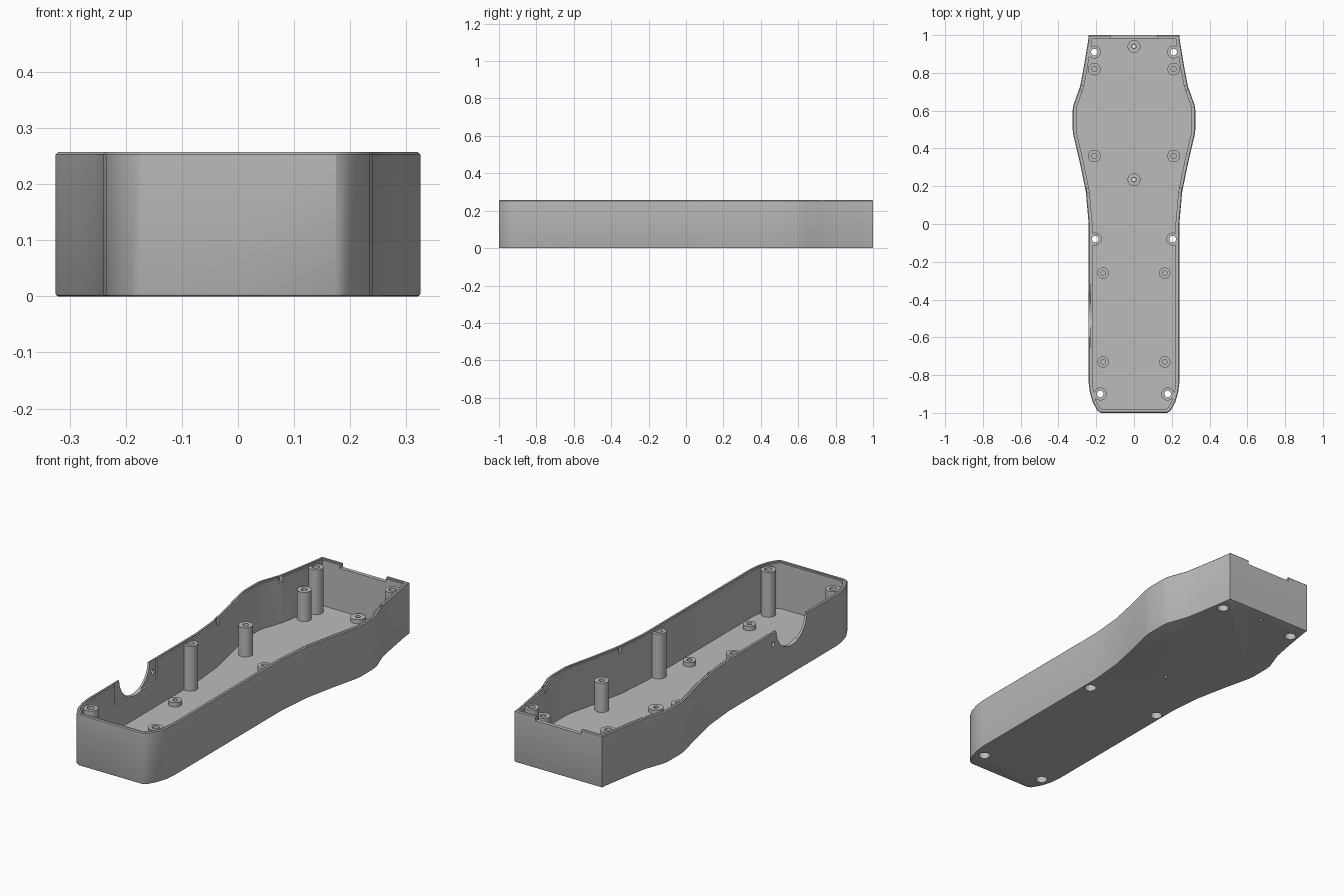
import bpy, bmesh, math
from mathutils import Vector

if "Cube" in bpy.data.objects:
    bpy.data.objects.remove(bpy.data.objects["Cube"])

HEIGHT, FLOOR, WALL = 0.257, 0.025, 0.02

grey = bpy.data.materials.new("plain grey")
grey.use_nodes = True
grey.diffuse_color = (0.5, 0.5, 0.5, 1)
grey.node_tree.nodes["Principled BSDF"].inputs["Base Color"].default_value = (0.5, 0.5, 0.5, 1)


def make_object(name, bm):
    bmesh.ops.recalc_face_normals(bm, faces=bm.faces)
    mesh = bpy.data.meshes.new(name)
    bm.to_mesh(mesh)
    bm.free()
    mesh.materials.append(grey)
    obj = bpy.data.objects.new(name, mesh)
    bpy.context.collection.objects.link(obj)
    return obj


def activate(obj):
    bpy.ops.object.select_all(action='DESELECT')
    obj.select_set(True)
    bpy.context.view_layer.objects.active = obj


def smooth(obj, angle=30):
    activate(obj)
    bpy.ops.object.shade_smooth_by_angle(angle=math.radians(angle))


def bridge(bm, a, b):
    n = len(a)
    for i in range(n):
        bm.faces.new((a[i], a[(i + 1) % n], b[(i + 1) % n], b[i]))


def lathe(bm, profile, x, y, closed, sides=28):
    """Spin (radius, z) rings about a vertical axis; closed joins last to first."""
    rings = [[bm.verts.new((x + r * math.cos(2 * math.pi * i / sides),
                            y + r * math.sin(2 * math.pi * i / sides), z))
              for i in range(sides)] for r, z in profile]
    for a, b in zip(rings, rings[1:]):
        bridge(bm, a, b)
    if closed:
        bridge(bm, rings[-1], rings[0])
    else:
        bm.faces.new(rings[0])
        bm.faces.new(rings[-1])


def box(bm, low, high):
    low, high = Vector(low), Vector(high)
    verts = bmesh.ops.create_cube(bm, size=1)["verts"]
    for v in verts:
        v.co = (low + high) / 2 + v.co * (high - low)


def side_cylinder(bm, x, y, z, radius, length):
    verts = bmesh.ops.create_cone(bm, cap_ends=True, segments=48, radius1=radius,
                                  radius2=radius, depth=length)["verts"]
    for v in verts:
        v.co = Vector((x + v.co.z, y + v.co.x, z + v.co.y))


def cut(target, bm):
    cutter = make_object("cutter", bm)
    cutter.hide_render = True
    mod = target.modifiers.new("cut", 'BOOLEAN')
    mod.operation, mod.solver, mod.object = 'DIFFERENCE', 'EXACT', cutter
    activate(target)
    bpy.ops.object.modifier_apply(modifier=mod.name)
    bpy.data.objects.remove(cutter)


def offset(points, d):
    """Mitred inset of a counter-clockwise outline."""
    result = []
    for i, p in enumerate(points):
        e1 = (p - points[i - 1]).normalized()
        e2 = (points[(i + 1) % len(points)] - p).normalized()
        n1, n2 = Vector((-e1.y, e1.x)), Vector((-e2.y, e2.x))
        result.append(p + (n1 + n2) * d / (1 + n1.dot(n2)))
    return result


# Outline: narrow handle, flared head
half = [(0.175, -1), (0.192, -0.99), (0.218, -0.945), (0.234, -0.89), (0.24, -0.84),
        (0.24, 0), (0.255, 0.17), (0.288, 0.33), (0.321, 0.47), (0.325, 0.5),
        (0.325, 0.6), (0.321, 0.63), (0.285, 0.73), (0.268, 0.82), (0.243, 0.97), (0.24, 1)]
outline = [Vector(p) for p in half] + [Vector((-x, y)) for x, y in reversed(half)]

# Tray: stacked insets of the outline, from the underside over the rim to the floor
levels = [(0.005, 0), (0.0015, 0.0015), (0, 0.005), (0, HEIGHT - 0.004), (0.004, HEIGHT),
          (0.013, HEIGHT), (0.013, HEIGHT - 0.006), (WALL, HEIGHT - 0.006), (WALL, FLOOR)]
bm = bmesh.new()
rings = [[bm.verts.new((p.x, p.y, z)) for p in offset(outline, d)] for d, z in levels]
for a, b in zip(rings, rings[1:]):
    bridge(bm, a, b)
bm.faces.new(rings[0])
bm.faces.new(rings[-1])
tray = make_object("tray", bm)

# Boss positions on the right-hand half
screw_spots = [(0.21, 0.91), (0.205, -0.08), (0.178, -0.9)]
post_spots = [(0.21, 0.82), (0.21, 0.36)]
standoff_spots = [(0.163, -0.26), (0.163, -0.73)]
pin_spots = [(0, 0.94), (0, 0.235)]


def mirrored(spots):
    return [(s * x, y) for x, y in spots for s in (1, -1)]


# Screw bores and pin holes through the floor
bm = bmesh.new()
for x, y in mirrored(screw_spots):
    lathe(bm, [(0.0275, -0.05), (0.0275, 0.15), (0.0175, 0.15), (0.0175, 0.3)], x, y, False)
for x, y in pin_spots:
    lathe(bm, [(0.008, -0.05), (0.008, 0.1)], x, y, False)
cut(tray, bm)

# Slot in the back wall and small latch grooves in the rim
bm = bmesh.new()
box(bm, (-0.125, 0.95, HEIGHT - 0.022), (0.125, 1.05, 0.3))
for s in (1, -1):
    for x, y in ((0.272, 0.72), (0.238, 0.18)):
        box(bm, (s * x - 0.012, y - 0.01, HEIGHT - 0.03), (s * x + 0.012, y + 0.01, 0.3))
cut(tray, bm)

# Thinned pad, round cable opening and its two fixing holes in the right wall
OPENING = -0.485
bm = bmesh.new()
box(bm, (-0.229, OPENING - 0.165, 0.15), (-0.2, OPENING + 0.165, 0.3))
cut(tray, bm)
bm = bmesh.new()
side_cylinder(bm, -0.24, OPENING, HEIGHT + 0.005, 0.12, 0.1)
for s in (1, -1):
    side_cylinder(bm, -0.24, OPENING + s * 0.143, 0.2, 0.011, 0.1)
cut(tray, bm)
smooth(tray)


# Bosses
def bosses(name, spots, profile):
    for i, (x, y) in enumerate(spots):
        bm = bmesh.new()
        lathe(bm, profile, x, y, True)
        smooth(make_object(f"{name}_{i + 1}", bm))


def blind(radius, hole, top):
    """Boss with a hole that stops at the floor."""
    return [(hole, FLOOR - 0.002), (hole, top), (radius, top), (radius, FLOOR - 0.002)]


bosses("screw_boss", mirrored(screw_spots),
       [(0.027, 0.002), (0.027, 0.15), (0.0175, 0.15), (0.0175, 0.247),
        (0.034, 0.247), (0.034, 0.002)])
bosses("support_post", mirrored(post_spots), blind(0.033, 0.014, 0.17))
bosses("low_standoff", mirrored(standoff_spots), blind(0.03, 0.012, 0.047))
bosses("pin_boss", pin_spots, blind(0.034, 0.012, 0.045))
